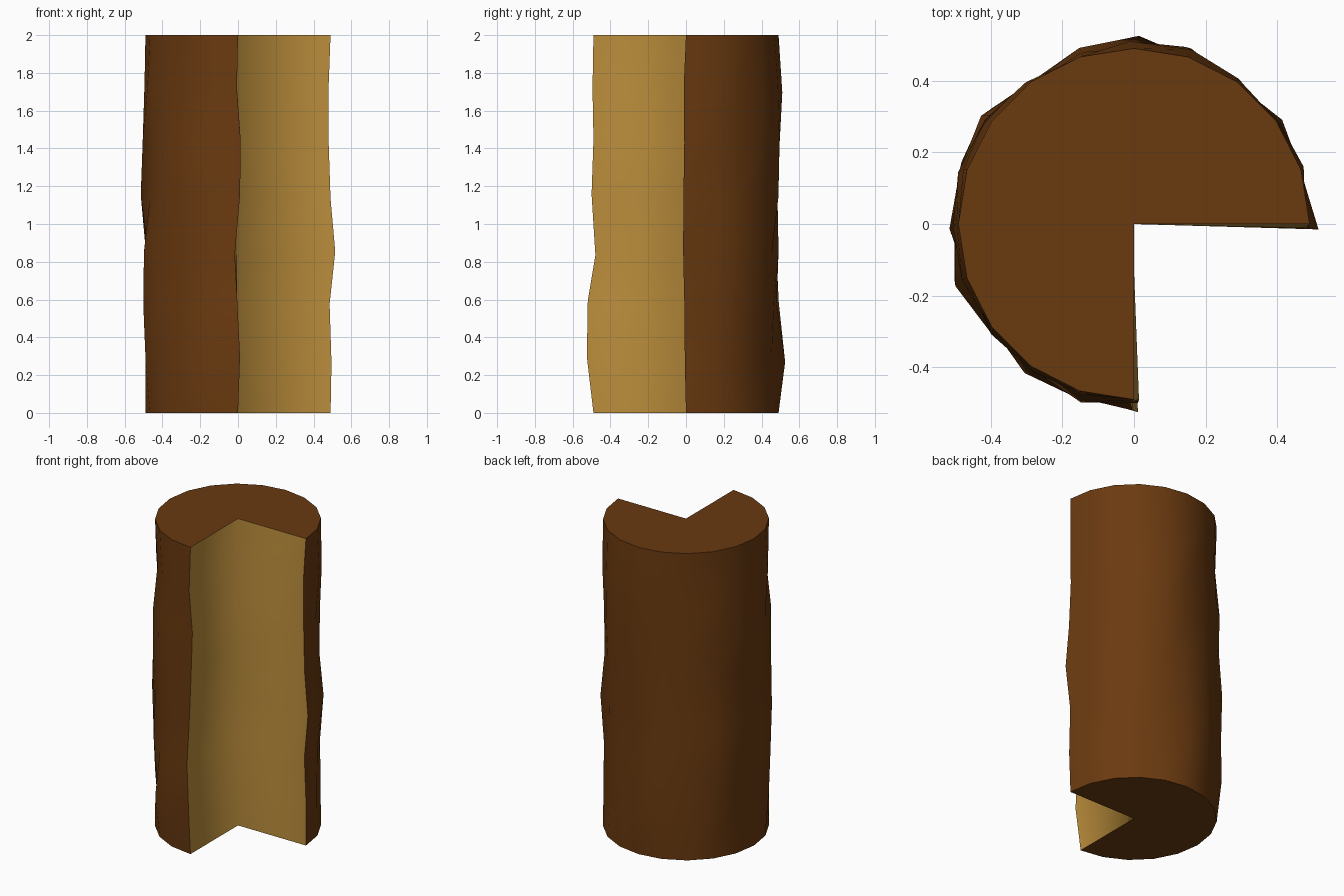
import bpy, bmesh, math, random

if "Cube" in bpy.data.objects:
    bpy.data.objects.remove(bpy.data.objects["Cube"])

random.seed(7)
STEP = math.radians(18)
RINGS = 7

# Bulge limit of each bark column (0 to 270 degrees)
limit = [.515, .50, .51, .50, .515, .53, .52, .50, .525, .53, .515, .535, .51, .535, .52, .525]
# Radii of the columns whose silhouettes are known, rings 1 to 6
known = {
    0: [.495, .485, .515, .49, .48, .48],
    5: [.525, .48, .49, .485, .495, .51],
    10: [.48, .50, .48, .515, .505, .495],
    15: [.525, .52, .48, .50, .49, .495],
}


def material(name, color):
    mat = bpy.data.materials.new(name)
    mat.diffuse_color = (*color, 1)
    mat.use_nodes = True
    mat.node_tree.nodes["Principled BSDF"].inputs["Base Color"].default_value = mat.diffuse_color
    return mat


bm = bmesh.new()
core, rings = [], []
for k in range(RINGS + 1):
    z = 2 * k / RINGS
    inner = 0 < k < RINGS
    core.append(bm.verts.new((-0.005 if inner else 0, 0, z)))
    ring = []
    for i, top in enumerate(limit):
        r, a, dz = 0.49, i * STEP, 0
        if inner:
            r = known[i][k - 1] if i in known else random.uniform(.475, top)
            a += random.uniform(-.035, .035)
            dz = random.uniform(-.03, .03)
        ring.append(bm.verts.new((r * math.cos(a), r * math.sin(a), z + dz)))
    rings.append(ring)

# Bark wall and the two cut faces
for k in range(RINGS):
    lo, hi = rings[k], rings[k + 1]
    for i in range(len(limit) - 1):
        bm.faces.new((lo[i], lo[i + 1], hi[i + 1], hi[i])).smooth = True
    for f in (bm.faces.new((core[k], lo[0], hi[0], core[k + 1])),
              bm.faces.new((lo[-1], core[k], core[k + 1], hi[-1]))):
        f.smooth = True
        f.material_index = 1

# Flat ends
bm.faces.new([core[-1]] + rings[-1])
bm.faces.new([core[0]] + rings[0][::-1])

# Sharp rims and cut borders, soft inner corner
for e in bm.edges:
    a, b = e.link_faces
    if a.material_index != b.material_index or a.smooth != b.smooth:
        e.smooth = False
    elif a.material_index == 0 and e.calc_face_angle() > math.radians(35):
        e.smooth = False

mesh = bpy.data.meshes.new("split_log")
bm.to_mesh(mesh)
bm.free()
mesh.materials.append(material("bark", (.144, .042, .005)))
mesh.materials.append(material("cut_wood", (.50, .27, .045)))
log = bpy.data.objects.new("split_log", mesh)
bpy.context.collection.objects.link(log)
